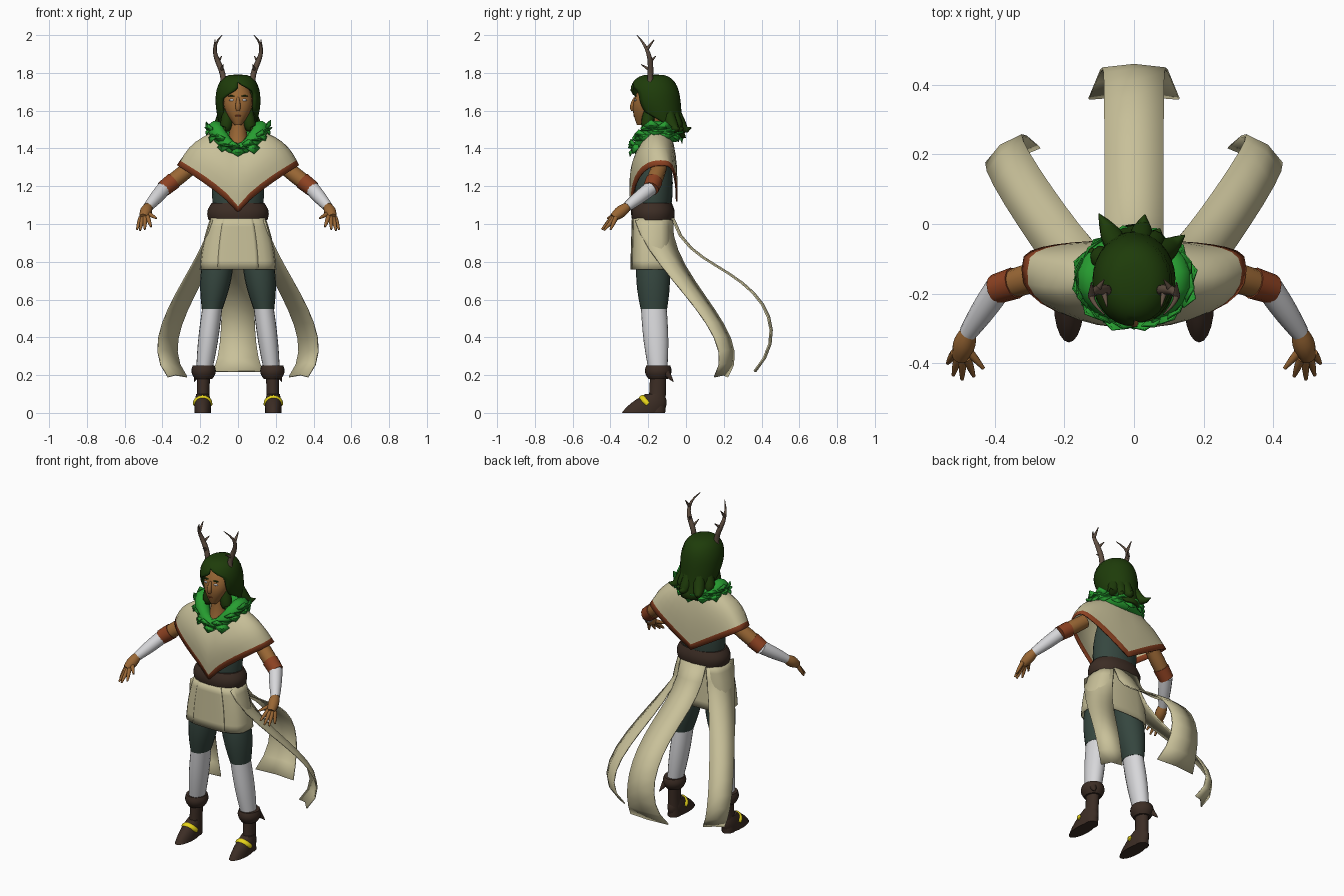
import bpy, bmesh, math, random
from mathutils import Vector, Matrix

random.seed(4)
cube = bpy.data.objects.get("Cube")
if cube:
    bpy.data.objects.remove(cube)

def material(name, red, green, blue):
    mat = bpy.data.materials.new(name)
    mat.use_nodes = True
    mat.diffuse_color = (red, green, blue, 1)
    mat.node_tree.nodes["Principled BSDF"].inputs["Base Color"].default_value = (red, green, blue, 1)
    return mat

cloth = material("cream cloth", .58, .53, .32)
rust = material("rust trim", .27, .055, .016)
skin = material("brown skin", .32, .135, .035)
hair_green = material("dark green hair", .013, .045, .003)
leaf_green = material("leaf green", .02, .34, .03)
slate = material("slate green", .036, .062, .05)
white = material("white wrap", .68, .68, .7)
leather = material("dark leather", .045, .026, .018)
gold = material("gold", .8, .66, .01)
horn = material("antler brown", .12, .08, .055)

def finish(name, bm, materials, thickness=0, sharp_angle=45):
    bmesh.ops.remove_doubles(bm, verts=bm.verts, dist=.0001)
    bmesh.ops.recalc_face_normals(bm, faces=bm.faces)
    mesh = bpy.data.meshes.new(name)
    bm.to_mesh(mesh)
    bm.free()
    for mat in materials:
        mesh.materials.append(mat)
    part = bpy.data.objects.new(name, mesh)
    bpy.context.collection.objects.link(part)
    bpy.ops.object.select_all(action="DESELECT")
    part.select_set(True)
    bpy.context.view_layer.objects.active = part
    bpy.ops.object.shade_smooth_by_angle(angle=math.radians(sharp_angle))
    if thickness:
        solid = part.modifiers.new("thickness", "SOLIDIFY")
        solid.thickness, solid.offset = thickness, 0

def sides_of(name, pair):
    """Names and mirror signs for a single part or a left and right pair."""
    return (("left_" + name, 1), ("right_" + name, -1)) if pair else ((name, 1),)

def surface(name, rows, materials, pair=False, wrap=True, caps=True, thickness=0):
    """Join rows of points; the last band takes the last material."""
    for part_name, side in sides_of(name, pair):
        bm = bmesh.new()
        grid = [[bm.verts.new((x * side, y, z)) for x, y, z in row] for row in rows]
        count = len(grid[0])
        for upper, lower in zip(grid, grid[1:]):
            for i in range(count if wrap else count - 1):
                j = (i + 1) % count
                face = bm.faces.new((upper[i], upper[j], lower[j], lower[i]))
                face.material_index = len(materials) - 1 if lower is grid[-1] else 0
        if wrap and caps:
            bm.faces.new(grid[0])
            bm.faces.new(grid[-1])
        finish(part_name, bm, materials, thickness)

def steps(count):
    return [i / (count - 1) for i in range(count)]

def swell(t, start, end, bulge=0):
    """Blend from start to end with a rounded bulge between."""
    return start + (end - start) * t + bulge * math.sin(math.pi * t)

def outward(angle):
    """Horizontal direction, with angle zero at the front."""
    return Vector((math.sin(angle), -math.cos(angle), 0))

def power(value, exponent):
    return math.copysign(abs(value) ** exponent, value)

def ellipse(center, rx, ry, start=0, end=math.tau, count=21, square=1):
    """Points round an ellipse, made boxier by a square value below one."""
    turns = [outward(swell(t, start, end)) for t in steps(count)]
    return [center + Vector((power(p.x, square) * rx, power(p.y, square) * ry, 0)) for p in turns]

def stack(name, start, end, rx, ry, mat, count=7, square=1, **options):
    """Level elliptical rings from start to end."""
    start, end = Vector(start), Vector(end)
    rows = [ellipse(start.lerp(end, t), swell(t, *rx), swell(t, *ry), square=square)[:-1] for t in steps(count)]
    surface(name, rows, [mat], **options)

def curve(controls, count=12):
    """Smooth path pulled towards its control points."""
    path = []
    for t in steps(count):
        points = [Vector(c) for c in controls]
        while len(points) > 1:
            points = [a.lerp(b, t) for a, b in zip(points, points[1:])]
        path.append(points[0])
    return path

def tube(name, path, radius, mat, sides=9, pair=False):
    """Round tube along a path, without twist."""
    rows, frame, previous = [], None, None
    for i, t in enumerate(steps(len(path))):
        ahead = (path[min(i + 1, len(path) - 1)] - path[max(i - 1, 0)]).normalized()
        frame = previous.rotation_difference(ahead) @ frame if previous else ahead.to_track_quat("Z", "Y")
        previous = ahead
        rows.append([path[i] + frame @ outward(math.tau * k / sides) * swell(t, *radius) for k in range(sides)])
    surface(name, rows, [mat], pair=pair)

def limb(name, start, end, radius, mat):
    tube(name, [start.lerp(end, t) for t in steps(6)], radius, mat, sides=12, pair=True)

def blob(name, x, y, z, size, mat, pair=False):
    for part_name, side in sides_of(name, pair):
        bm = bmesh.new()
        place = Matrix.Translation((x * side, y, z)) @ Matrix.Diagonal((*size, 1))
        bmesh.ops.create_uvsphere(bm, u_segments=10, v_segments=6, radius=1, matrix=place)
        finish(part_name, bm, [mat])

# Head and neck
stack("head", (0, -.235, 1.525), (0, -.175, 1.755), (.02, .035, .05), (.025, .045, .04), skin, count=11)
stack("neck", (0, -.19, 1.38), (0, -.18, 1.57), (.07, .045, -.01), (.075, .05, -.01), skin)
tube("nose", curve([(0, -.27, 1.67), (0, -.29, 1.62), (0, -.28, 1.6)], 5), (.006, .01, .006), skin)
blob("lips", 0, -.273, 1.573, (.016, .006, .005), rust)
blob("eye", .033, -.268, 1.656, (.015, .007, .006), white, pair=True)
blob("brow", .035, -.268, 1.678, (.02, .006, .004), hair_green, pair=True)

# Hair shell open at the face with a slanted hairline, then loose locks
def face_gap(t):
    return math.radians(48 * min(1, max(0, t - .36) * 6) + 300 * max(0, t - .8))

rows = []
for t in steps(18):
    rx = .112 * math.sin(math.pi * t * .9) ** .5
    middle = Vector((0, -.17 + .11 * t ** 4, 1.785 - .33 * t ** 1.6))
    rows.append(ellipse(middle, rx, rx * (1.15 - .3 * t ** 3), face_gap(t + .1), math.tau - face_gap(t - .02), 25))
surface("hair", rows, [hair_green], wrap=False, thickness=.014)
for angle, reach in ((-40, .125), (40, .125), (-146, .18), (121, .17), (168, .15), (-110, .14), (145, .13)):
    out = outward(math.radians(angle))
    lock = curve([Vector((0, -.14, 1.66)) + out * .065, Vector((0, -.13, 1.46)) + out * .1,
                  Vector((0, -.12, 1.51)) + out * reach], 7)
    tube("hair_lock", lock, (.025, .002, .02), hair_green)

# Antlers with short tines
beam = curve([(.08, -.19, 1.74), (.06, -.19, 1.84), (.18, -.17, 1.9), (.085, -.26, 2)])
tube("antler", beam, (.015, .002, .005), horn, pair=True)
for joint, reach in ((3, (-.01, -.05, .03)), (5, (-.02, .03, .03)), (8, (0, .04, .05))):
    tip = beam[joint] + Vector(reach)
    tube("antler_tine", [beam[joint], beam[joint].lerp(tip, .5), tip], (.011, .002), horn, pair=True)

# Torso, belt and skirt
stack("torso", (0, -.175, 1.04), (0, -.165, 1.4), (.125, .1, .025), (.09, .07, .02), slate)
stack("belt", (0, -.175, 1.02), (0, -.175, 1.11), (.155, .14, .015), (.11, .1, .01), leather, square=.9)
waist, skirt_hem = Vector((0, -.18, 1.03)), Vector((0, -.18, .76))
stack("skirt", waist, skirt_hem, (.145, .2, .01), (.1, .108), cloth, square=.65, caps=False, thickness=.006)
rows = [ellipse(waist.lerp(skirt_hem, t), swell(t, .145, .2, .01), swell(t, .105, .113), -.4, .4, 9, .65)
        for t in steps(7)]
surface("skirt_front_panel", rows, [cloth], wrap=False, thickness=.004)

# Trailing cloth tails
spine = curve([(0, -.065, 1.03), (0, .02, .75), (0, .25, .8), (0, .51, .62), (0, .53, .4), (0, .37, .22)], 14)
rows = []
for t, point in zip(steps(len(spine)), spine):
    wing = .085 + .045 * t ** 8
    rows.append([point - Vector((wing, .01, 0)), point, point + Vector((wing, -.01, 0))])
surface("back_tail", rows, [cloth], wrap=False, thickness=.008)
outer = curve([(.14, -.27, 1.02), (.2, -.2, .75), (.56, .3, .42), (.37, .15, .19)])
inner = curve([(.09, -.07, 1.02), (.1, -.1, .72), (.45, .39, .42), (.27, .22, .19)])
rows = [[a, a.lerp(b, .5) + Vector((.01, .01, .01)), b] for a, b in zip(outer, inner)]
surface("side_tail", rows, [cloth], pair=True, wrap=False, thickness=.008)

# Poncho from the neck to a pointed hem, with a trim band
columns = []
for k in range(32):
    out = outward(math.tau * k / 32)
    front, width = out.y < 0, abs(out.x)
    neck = Vector((out.x * .1, out.y * .075 - .165, 1.5 - (.1 * out.y ** 2 if front else 0)))
    drop = 1.06 + .25 * width ** .8 if front else 1.12 + .19 * width
    depth = power(out.y, .85) * .155 if front else power(out.y, .5) * .08
    hem = Vector((out.x * .32, depth - .13, drop))
    trim = 1 - .03 / (hem - neck).length
    puff = out * (.03 if front else .015) + Vector((0, 0, .02))
    columns.append([neck.lerp(hem, t) + puff * math.sin(math.pi * t) for t in [trim * u for u in steps(7)] + [1]])
surface("poncho", list(zip(*columns)), [cloth, rust], caps=False, thickness=.008)

# Leafy collar
def collar_point(angle):
    out = outward(angle)
    rise = -.11 * out.y ** 2 if out.y < 0 else -.03 * out.y
    return Vector((out.x * .12, out.y * .09 - .16, 1.505 + rise))

tube("collar", [collar_point(math.pi * t) for t in steps(12)], (.032, .045, .008), leaf_green, pair=True)
bm = bmesh.new()
for k in range(36):
    angle = math.tau * k / 36
    out = outward(angle)
    aim = (out + Vector((0, 0, (-2.5, .4, 2)[k % 3]))).normalized()
    wide = outward(angle + math.pi / 2) * random.uniform(.035, .045)
    base = collar_point(angle) + out * .03
    tip = base + aim * random.uniform(.04, .06) * (.7 if k % 3 == 1 else 1)
    middle = base.lerp(tip, .4)
    ridge = bm.verts.new(middle + out * .015)
    rim = [bm.verts.new(p) for p in (base - aim * .02, middle + wide, tip, middle - wide)]
    for a, b in zip(rim, rim[1:] + rim[:1]):
        bm.faces.new((a, b, ridge))
finish("collar_leaves", bm, [leaf_green], thickness=.004, sharp_angle=25)

# Arms and hands
shoulder, elbow = Vector((.25, -.14, 1.3)), Vector((.39, -.185, 1.19))
wrist, knuckles = Vector((.477, -.313, 1.09)), Vector((.5, -.385, 1.035))
limb("upper_arm", shoulder, elbow, (.04, .037, .004), skin)
limb("armband", shoulder.lerp(elbow, .65), shoulder.lerp(elbow, 1.04), (.046, .043), rust)
limb("bracer", elbow, wrist, (.039, .026, .003), white)
limb("hand", wrist.lerp(knuckles, -.1), knuckles, (.022, .022, .01), skin)
for t in steps(4):
    root = knuckles + Vector((.015, .015, 0)).lerp(Vector((-.02, 0, .005)), t)
    tip = Vector((.535, -.4, .97)).lerp(Vector((.46, -.437, .985)), t)
    limb("finger", root, tip + Vector((.01, -.025, -.01)) * math.sin(math.pi * t), (.012, .005, .002), skin)
limb("thumb", wrist.lerp(knuckles, .5), Vector((.432, -.415, 1.03)), (.013, .005, .002), skin)

# Legs and boots
hip, knee, ankle = Vector((.1, -.178, .85)), Vector((.137, -.17, .55)), Vector((.182, -.147, .2))
heel = Vector((.187, -.155, 0))
stack("thigh", hip, knee, (.08, .055, .014), (.08, .07, .014), slate, pair=True)
stack("shin", knee, ankle, (.053, .04, .006), (.068, .046, .008), white, pair=True)
stack("boot_cuff", ankle + Vector((0, 0, .05)), ankle - Vector((0, 0, .02)),
      (.058, .046, .012), (.064, .052, .012), leather, pair=True)
limb("cuff_tab", ankle + Vector((.033, .045, .01)), ankle + Vector((.05, .08, -.035)), (.02, .002), leather)
stack("boot_shaft", ankle, heel, (.035, .037, -.003), (.043, .045), leather, pair=True)
stack("boot_foot", heel - Vector((0, .075, 0)), heel + Vector((0, -.01, .1)),
      (.043, .034, .005), (.11, .05, .015), leather, pair=True)
strap = [heel + Vector((.038 * math.sin(a), -.045 - .03 * math.cos(a), .045 + .03 * math.cos(a)))
         for a in (math.pi * (t - .5) for t in steps(9))]
tube("boot_strap", strap, (.014, .014, .006), gold, pair=True)
